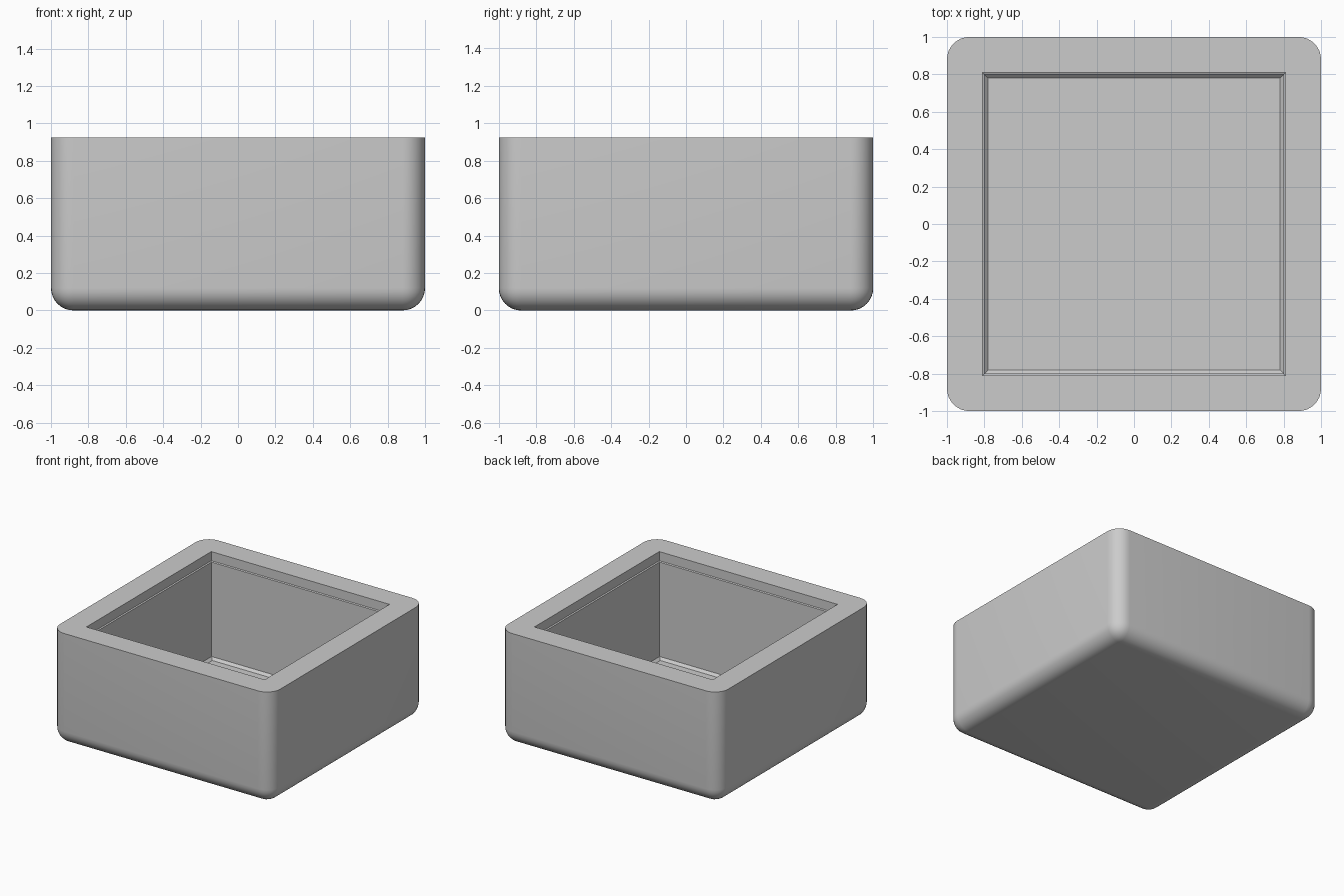
import bpy, bmesh

if "Cube" in bpy.data.objects:
    bpy.data.objects.remove(bpy.data.objects["Cube"])

H = 0.925      # total height
R = 0.12       # outer rounding radius
LIP_Z = 0.85   # height of the small ledge for the lid
FLOOR_Z = 0.05

bm = bmesh.new()

# Outer block
bmesh.ops.create_cube(bm, size=1)
for v in bm.verts:
    v.co.x *= 2
    v.co.y *= 2
    v.co.z = (v.co.z + 0.5) * H

# Round the upright and bottom edges, keep the rim flat
soft = [e for e in bm.edges if not all(v.co.z > H - 0.01 for v in e.verts)]
bmesh.ops.bevel(bm, geom=soft, offset=R, segments=8, profile=0.5,
                affect='EDGES', clamp_overlap=True)

# Remove the lid face so the rim can be bridged to the cavity
top = [f for f in bm.faces if all(v.co.z > H - 0.001 for v in f.verts)]
bmesh.ops.delete(bm, geom=top, context='FACES_ONLY')
outer = [e for e in bm.edges if e.is_boundary]


def square_ring(half, z):
    verts = [bm.verts.new((sx * half, sy * half, z))
             for sx, sy in ((-1, -1), (1, -1), (1, 1), (-1, 1))]
    return verts


# Cavity profile: lip wall, ledge, inner wall, small floor chamfer
profile = [(0.81, H), (0.81, LIP_Z), (0.80, LIP_Z - 0.005),
           (0.80, FLOOR_Z + 0.02), (0.78, FLOOR_Z)]
rings = [square_ring(h, z) for h, z in profile]
for a, b in zip(rings, rings[1:]):
    for i in range(4):
        j = (i + 1) % 4
        bm.faces.new((a[i], a[j], b[j], b[i]))
bm.faces.new(rings[-1])

# Flat rim between the outer outline and the opening
inner = [bm.edges.get((rings[0][i], rings[0][(i + 1) % 4])) for i in range(4)]
bmesh.ops.triangle_fill(bm, use_beauty=True, use_dissolve=False,
                        edges=outer + inner, normal=(0, 0, 1))
bmesh.ops.recalc_face_normals(bm, faces=bm.faces)

mesh = bpy.data.meshes.new("open_box")
bm.to_mesh(mesh)
bm.free()
box = bpy.data.objects.new("open_box", mesh)
bpy.context.collection.objects.link(box)

# Smooth rounded edges, crisp rim and cavity
bpy.context.view_layer.objects.active = box
box.select_set(True)
bpy.ops.object.shade_smooth_by_angle(angle=0.6)
